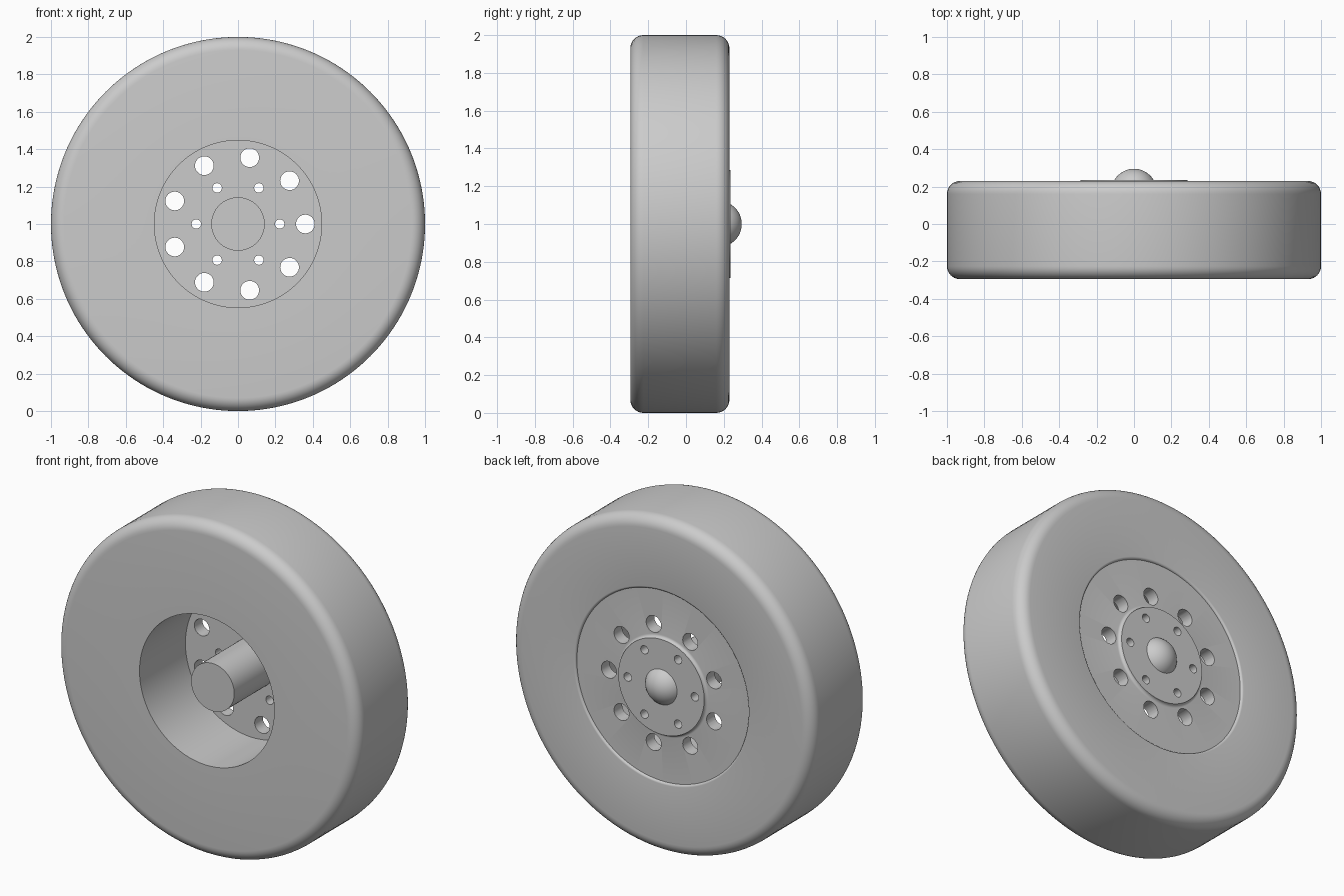
import bpy, bmesh
from math import sin, cos, pi, radians
from mathutils import Matrix, Vector

if "Cube" in bpy.data.objects:
    bpy.data.objects.remove(bpy.data.objects["Cube"])

grey = bpy.data.materials.new("plain grey")
grey.use_nodes = True
grey.diffuse_color = (0.6, 0.6, 0.6, 1)
grey.node_tree.nodes["Principled BSDF"].inputs["Base Color"].default_value = (0.6, 0.6, 0.6, 1)


def add_object(name, bm):
    mesh = bpy.data.meshes.new(name)
    bm.to_mesh(mesh)
    bm.free()
    mesh.materials.append(grey)
    obj = bpy.data.objects.new(name, mesh)
    obj.location.z = 1
    bpy.context.collection.objects.link(obj)
    return obj


def smooth(obj):
    bpy.ops.object.select_all(action="DESELECT")
    obj.select_set(True)
    bpy.context.view_layer.objects.active = obj
    bpy.ops.object.shade_smooth_by_angle(angle=radians(35))


def arc(r, y, radius, start, end, steps=8):
    """Points of an arc in the (radius, y) half plane, angles in degrees."""
    angles = [radians(start + (end - start) * i / steps) for i in range(steps + 1)]
    return [(r + radius * cos(a), y + radius * sin(a)) for a in angles]


def lathe(name, profile, steps=160):
    """Turn a (radius, y) profile around the wheel's y axis."""
    bm = bmesh.new()
    verts = [bm.verts.new((r, y, 0)) for r, y in profile]
    edges = [bm.edges.new(pair) for pair in zip(verts, verts[1:])]
    bmesh.ops.spin(bm, geom=verts + edges, cent=(0, 0, 0), axis=(0, 1, 0),
                   angle=2 * pi, steps=steps)
    bmesh.ops.remove_doubles(bm, verts=bm.verts, dist=1e-5)
    bmesh.ops.recalc_face_normals(bm, faces=bm.faces)
    return add_object(name, bm)


# Wheel body: tyre with rounded shoulders, deep front well, shallow rear dish
FRONT, BACK, FLOOR = -0.295, 0.23, 0.14
DISH, PLATE, ROUND = 0.217, 0.235, 0.07
profile = [(0, FLOOR), (0.447, FLOOR), (0.447, FRONT)]
profile += arc(1 - ROUND, FRONT + ROUND, ROUND, -90, 0)
profile += arc(1 - ROUND, BACK - ROUND, ROUND, 0, 90)
profile += arc(0.585, BACK - 0.013, 0.013, 90, 180, 4)
profile += arc(0.303, DISH + 0.018, 0.018, -90, -180, 5)
profile += [(0, PLATE)]
wheel = lathe("wheel_body", profile)

# Through holes: nine vent holes and six bolt holes
bm = bmesh.new()
for count, ring, radius in ((9, 0.36, 0.05), (6, 0.223, 0.025)):
    for i in range(count):
        a = 2 * pi * i / count
        place = Matrix.Translation(Vector((ring * cos(a), 0.19, ring * sin(a))))
        bmesh.ops.create_cone(bm, cap_ends=True, segments=32, radius1=radius,
                              radius2=radius, depth=0.2,
                              matrix=place @ Matrix.Rotation(pi / 2, 4, "X"))
cutter = add_object("hole_cutter", bm)
cutter.hide_render = True
cut = wheel.modifiers.new("holes", "BOOLEAN")
cut.operation = "DIFFERENCE"
cut.solver = "EXACT"
cut.object = cutter
bpy.context.view_layer.objects.active = wheel
bpy.ops.object.modifier_apply(modifier=cut.name)
bpy.data.objects.remove(cutter)
smooth(wheel)

# Axle stub inside the front well
smooth(lathe("axle_stub", [(0, -0.24), (0.143, -0.24), (0.143, FLOOR + 0.02), (0, FLOOR + 0.02)], 64))

# Domed cap on the rear
cap = arc(0, 0.173, 0.122, 25, 90, 12)
smooth(lathe("rear_cap", [(0, cap[0][1])] + cap, 64))
